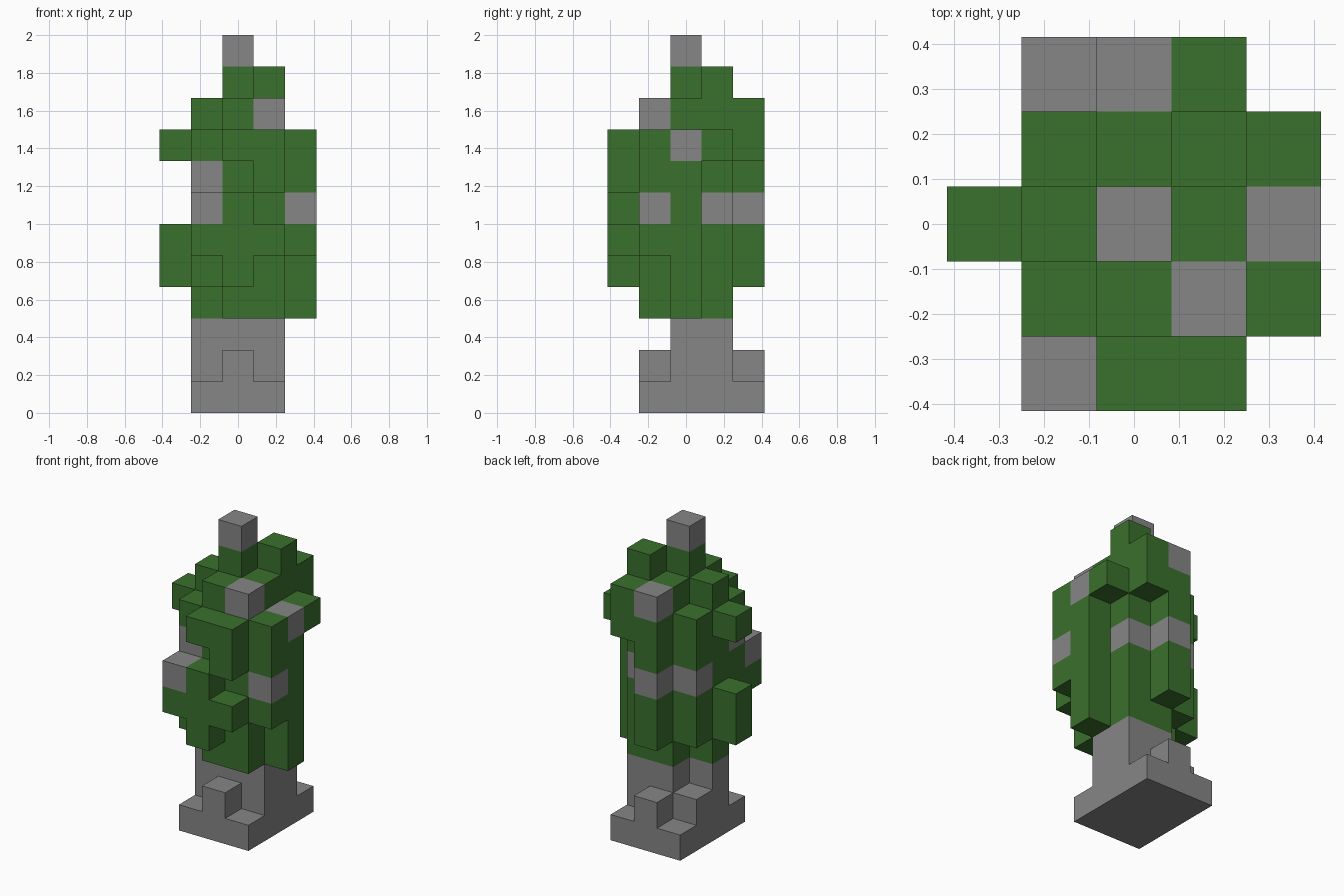
import bpy
import bmesh
import math
from mathutils import Vector

CELL = 1 / 6  # edge length of one block

cube = bpy.data.objects.get("Cube")
if cube:
    bpy.data.objects.remove(cube, do_unlink=True)


def make_material(name, rgb):
    mat = bpy.data.materials.new(name)
    mat.use_nodes = True
    mat.diffuse_color = (*rgb, 1)
    mat.node_tree.nodes["Principled BSDF"].inputs["Base Color"].default_value = (*rgb, 1)
    return mat


stone = make_material("grey stone", (0.238, 0.238, 0.238))
leaf = make_material("leaf green", (0.042, 0.162, 0.026))


def block(xs, ys, zs):
    """All grid cells in an inclusive box; a single number means one cell."""
    spans = [s if isinstance(s, tuple) else (s, s) for s in (xs, ys, zs)]
    rx, ry, rz = [range(a, b + 1) for a, b in spans]
    return {(x, y, z) for x in rx for y in ry for z in rz}


# Stone foot: slab with three low steps on it
foot = block((-1, 1), (-1, 2), 0)
for x, y in ((0, -1), (0, 2), (-1, 1)):
    foot |= block(x, y, 1)

# Stem: L-shaped pillar under the foliage
stem = block((-1, 1), 0, (1, 2)) | block((0, 1), 1, (1, 2))

# Foliage core and its raised crown
crown = block((-1, 1), (-1, 1), (4, 8))
crown |= block((0, 1), (-1, 1), (3, 9))
crown |= block(-1, 0, (3, 9))
crown |= block(0, 0, 10) | block(1, 1, 10)

# Clumps growing out of each side
front_clumps = (block(-1, -2, (5, 6)) | block(0, -2, (4, 6)) | block(0, -2, 8)
                | block(1, -2, 5) | block(1, -2, (7, 8)))
back_clumps = block(0, 2, (4, 9)) | block(1, 2, (8, 9))
left_clumps = block(2, -1, (5, 8)) | block(2, 0, (3, 8)) | block(2, 1, 8)
right_clumps = block(-2, 0, 8) | block(-2, 0, (4, 5))

finial = block(0, 0, 11)

# Blocks of the foliage where bare stone shows
bare = {(1, -1, 9), (0, 2, 9), (2, 0, 8), (-1, -1, 7), (-1, -2, 6),
        (2, -1, 6), (0, 2, 6), (1, 1, 6), (-1, 1, 6)}

parts = {
    "foot": foot, "stem": stem, "crown": crown, "finial": finial,
    "front_clumps": front_clumps, "back_clumps": back_clumps,
    "left_clumps": left_clumps, "right_clumps": right_clumps,
}
stone_parts = {"foot", "stem", "finial"}
solid = set().union(*parts.values())


def build(name, cells):
    """Outer skin of a group of cells, with flush faces merged."""
    bm = bmesh.new()
    for cell in sorted(cells):
        for axis in range(3):
            for sign in (-1, 1):
                normal = Vector((0, 0, 0))
                normal[axis] = sign
                if tuple(int(c + n) for c, n in zip(cell, normal)) in solid:
                    continue
                u = Vector((0, 0, 0))
                u[(axis + 1) % 3] = 0.5
                v = normal.cross(u)
                mid = Vector(cell) + Vector((0, 0, 0.5)) + normal / 2
                ring = (mid - u - v, mid + u - v, mid + u + v, mid - u + v)
                face = bm.faces.new([bm.verts.new(p * CELL) for p in ring])
                face.material_index = int(name not in stone_parts and cell not in bare)
    bmesh.ops.remove_doubles(bm, verts=bm.verts, dist=CELL / 100)
    bmesh.ops.dissolve_limit(bm, angle_limit=math.radians(1), verts=bm.verts,
                             edges=bm.edges, delimit={'MATERIAL'})
    mesh = bpy.data.meshes.new(name)
    mesh.materials.append(stone)
    mesh.materials.append(leaf)
    bm.to_mesh(mesh)
    bm.free()
    obj = bpy.data.objects.new(name, mesh)
    bpy.context.collection.objects.link(obj)


for part_name, part_cells in parts.items():
    build(part_name, part_cells)
